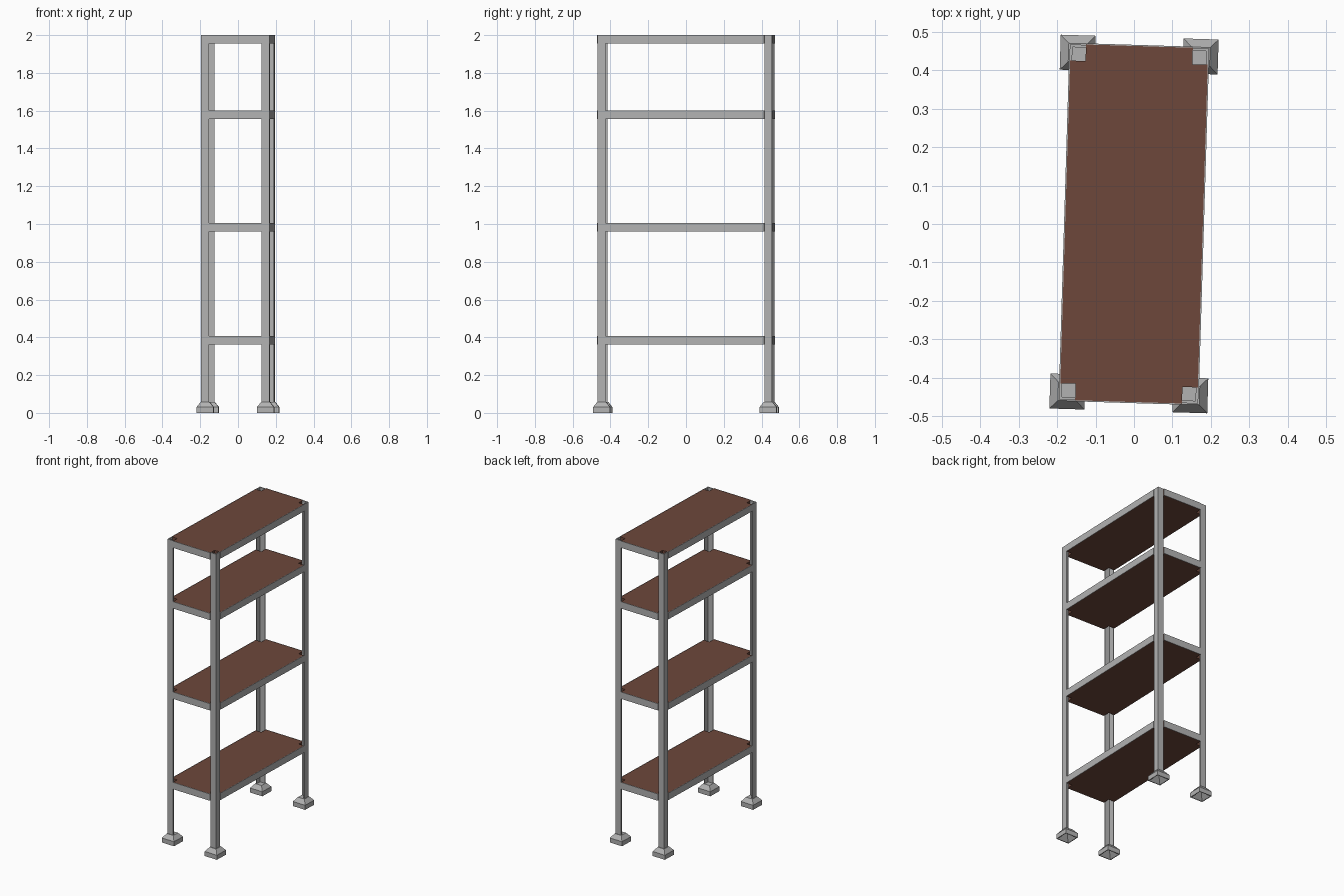
import bpy
import bmesh
from mathutils import Matrix

cube = bpy.data.objects.get("Cube")
if cube:
    bpy.data.objects.remove(cube)


def material(name, colour):
    mat = bpy.data.materials.new(name)
    mat.use_nodes = True
    mat.diffuse_color = (*colour, 1)
    mat.node_tree.nodes["Principled BSDF"].inputs["Base Color"].default_value = (*colour, 1)
    return mat


GREY = material("metal grey", (0.45, 0.45, 0.45))
BROWN = material("board brown", (0.155, 0.064, 0.044))
TURN = Matrix.Rotation(-0.0305, 4, "Z")   # the whole rack stands slightly turned

HX, HY = 0.182, 0.466      # shelf half sizes
PX, PY = 0.181, 0.462      # outer corner of the posts
POST, WALL = 0.042, 0.007  # flange width and thickness
CORNERS = [(sx, sy) for sx in (-1, 1) for sy in (-1, 1)]


def finish(name, bm, mat):
    bmesh.ops.recalc_face_normals(bm, faces=bm.faces)
    mesh = bpy.data.meshes.new(name)
    bm.to_mesh(mesh)
    bm.free()
    mesh.materials.append(mat)
    obj = bpy.data.objects.new(name, mesh)
    obj.matrix_world = TURN
    bpy.context.collection.objects.link(obj)


def prism(name, outline, z0, z1, mat):
    """Extrude a flat outline from z0 up to z1."""
    bm = bmesh.new()
    base = bm.faces.new([bm.verts.new((x, y, z0)) for x, y in outline])
    top = bmesh.ops.extrude_face_region(bm, geom=[base], use_keep_orig=True)["geom"]
    verts = [v for v in top if isinstance(v, bmesh.types.BMVert)]
    bmesh.ops.translate(bm, verts=verts, vec=(0, 0, z1 - z0))
    finish(name, bm, mat)


def rectangle(x0, x1, y0, y1):
    return [(x0, y0), (x1, y0), (x1, y1), (x0, y1)]


def foot(name, cx, cy):
    """Hollow square foot: straight skirt, tapered shoulder, sloped inside."""
    bm = bmesh.new()
    rings = []
    for half, z in ((0.041, 0), (0.0455, 0), (0.0455, 0.03), (0.024, 0.057)):
        rings.append([bm.verts.new((cx + x, cy + y, z))
                      for x, y in rectangle(-half, half, -half, half)])
    for low, high in zip(rings, rings[1:]):
        for i in range(4):
            j = (i + 1) % 4
            bm.faces.new((low[i], low[j], high[j], high[i]))
    bm.faces.new(rings[-1])
    tip = bm.verts.new((cx, cy, 0.045))
    for i in range(4):
        bm.faces.new((rings[0][i], tip, rings[0][(i + 1) % 4]))
    finish(name, bm, GREY)


# Angle posts and feet
for sx, sy in CORNERS:
    tag = ("front" if sy < 0 else "back") + ("_left" if sx > 0 else "_right")
    angle = [(0, 0), (POST, 0), (POST, WALL), (WALL, WALL), (WALL, POST), (0, POST)]
    prism(tag + "_post", [(sx * (PX - a), sy * (PY - b)) for a, b in angle], 0.05, 2.0, GREY)
    foot(tag + "_foot", sx * (PX - POST / 2), sy * (PY - POST / 2))

# Shelves: a board notched around the posts, edged with thin metal strips
NX, NY, EDGE = PX - POST, PY - POST, 0.003
BX, BY = HX - EDGE, HY - EDGE
QUARTER = [(BX, NY), (NX, NY), (NX, BY)]
for n, top in enumerate((0.408, 1.004, 1.6, 2.0), 1):
    low = top - 0.045
    outline = []
    for sx, sy in ((1, 1), (-1, 1), (-1, -1), (1, -1)):
        points = QUARTER if sx * sy > 0 else QUARTER[::-1]
        outline += [(sx * x, sy * y) for x, y in points]
    prism(f"shelf_{n}_board", outline, low, top - 0.001, BROWN)
    for s, end, side in ((-1, "front", "right"), (1, "back", "left")):
        prism(f"shelf_{n}_{end}_strip",
              rectangle(-NX, NX, *sorted((s * BY, s * HY))), low, top, GREY)
        prism(f"shelf_{n}_{side}_strip",
              rectangle(*sorted((s * BX, s * HX)), -NY, NY), low, top, GREY)
